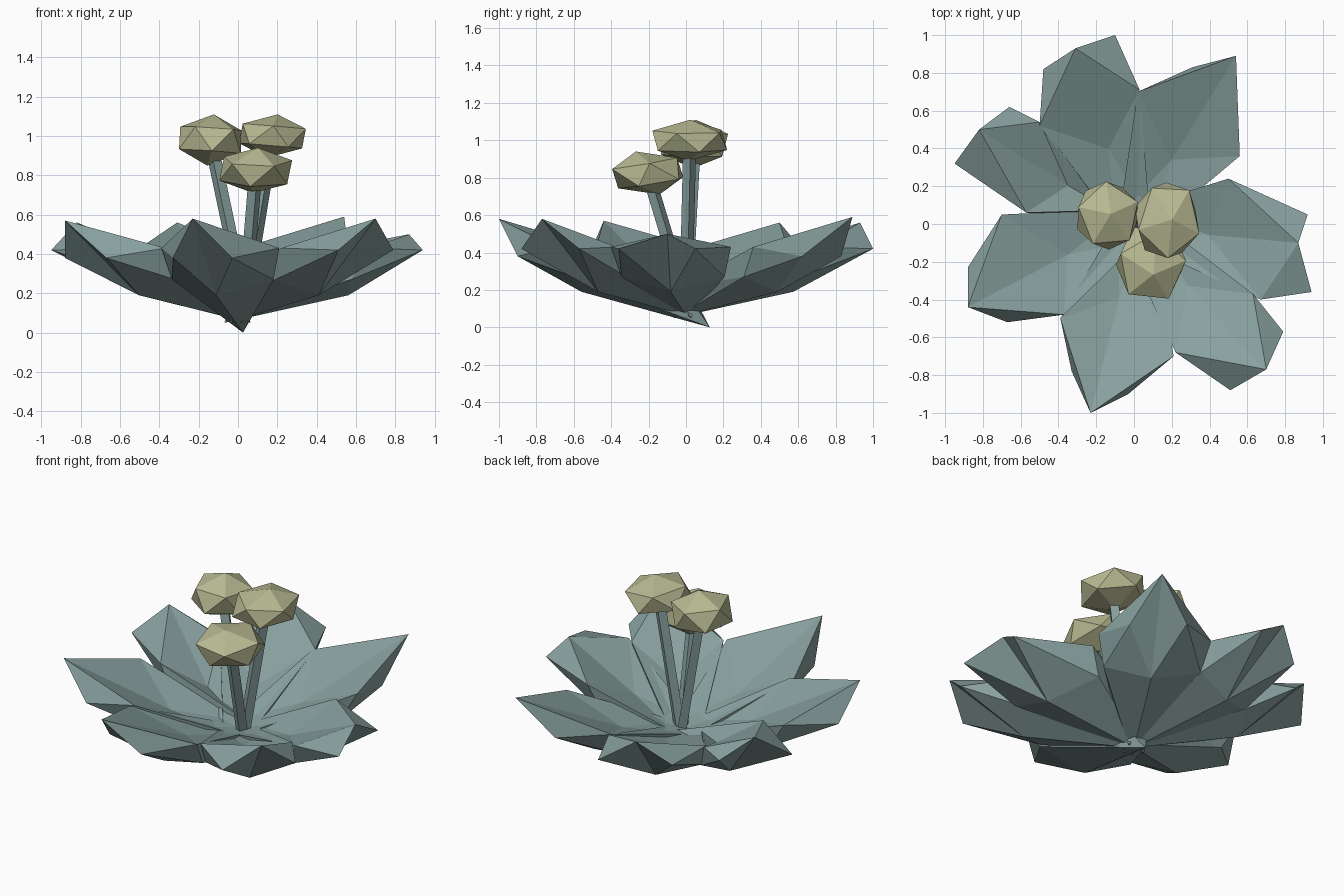
import bpy
import bmesh
from mathutils import Vector, Euler

cube = bpy.data.objects.get("Cube")
if cube:
    bpy.data.objects.remove(cube, do_unlink=True)


def make_material(name, color):
    mat = bpy.data.materials.new(name)
    mat.use_nodes = True
    mat.diffuse_color = color
    mat.node_tree.nodes["Principled BSDF"].inputs["Base Color"].default_value = color
    return mat


leaf_green = make_material("dusty blue green", (0.25, 0.36, 0.35, 1))
bud_yellow = make_material("pale olive yellow", (0.48, 0.49, 0.29, 1))


def add_object(name, bm, material):
    """Turn a bmesh into a flat shaded object with one colour."""
    bmesh.ops.recalc_face_normals(bm, faces=bm.faces[:])
    mesh = bpy.data.meshes.new(name)
    bm.to_mesh(mesh)
    bm.free()
    mesh.materials.append(material)
    obj = bpy.data.objects.new(name, mesh)
    bpy.context.collection.objects.link(obj)
    return obj


def make_leaf(name, outline, tip_height, side_height, root=(-0.07, 0.05)):
    """Thick leaf: shallow dish on top, folded flanks, deep keeled underside."""
    heights = (0.43, side_height, tip_height, side_height, 0.43)
    rim = [Vector((x, y, z)) for (x, y), z in zip(outline, heights)]
    middle = sum(rim, Vector()) / len(rim)
    middle.z = 0
    forward = middle.normalized()
    across = Vector((forward.y, -forward.x, 0)) * 0.09
    up = Vector((0, 0, 1))

    bm = bmesh.new()
    first, first_side, tip, last_side, last = [bm.verts.new(p) for p in rim]
    # Points under each shoulder give the leaf its thickness
    first_low, last_low = [bm.verts.new(Vector((p.x * 0.86, p.y * 0.86, 0.27)))
                           for p in (rim[0], rim[-1])]
    root_first = bm.verts.new(across + up * 0.21)
    root_last = bm.verts.new(up * 0.21 - across)
    root_low = bm.verts.new(forward * root[0] + up * root[1])
    dish = bm.verts.new(middle * 0.5 + up * 0.29)
    keel = bm.verts.new(middle * 0.72 + up * 0.19)

    def fan(hub, *ring):
        for a, b in zip(ring, ring[1:]):
            bm.faces.new((hub, a, b))

    # Upper surface
    fan(dish, root_first, first, tip, last, root_last, root_first)
    # Flanks beside the tip
    bm.faces.new((first, first_side, tip))
    bm.faces.new((tip, last_side, last))
    # Underside
    fan(keel, root_low, first_low, first_side, tip, last_side, last_low, root_low)
    # Edges below the shoulders
    fan(first_low, root_low, root_first, first, first_side)
    fan(last_low, last_side, last, root_last, root_low)
    # Root end
    bm.faces.new((root_first, root_low, root_last))
    return add_object(name, bm, leaf_green)


# Rosette of leaves: shoulder, side, tip, side, shoulder
make_leaf("back_right_leaf",
          [(0.03, 0.71), (-0.1, 1), (-0.31, 0.93), (-0.48, 0.82), (-0.5, 0.52)], 0.56, 0.42)
make_leaf("back_left_leaf",
          [(0.56, 0.36), (0.55, 0.62), (0.54, 0.89), (0.31, 0.83), (0.02, 0.7)], 0.59, 0.38)
make_leaf("left_leaf",
          [(0.67, -0.4), (0.94, -0.36), (0.87, -0.1), (0.92, 0.05), (0.5, 0.24)], 0.5, 0.42)
make_leaf("front_left_leaf",
          [(0.22, -0.68), (0.51, -0.88), (0.7, -0.77), (0.79, -0.57), (0.63, -0.37)], 0.58, 0.42)
make_leaf("front_leaf",
          [(-0.39, -0.5), (-0.33, -0.78), (-0.23, -1), (-0.03, -0.9), (0.21, -0.7)], 0.58, 0.38,
          root=(-0.13, 0))
make_leaf("right_leaf",
          [(-0.7, 0.05), (-0.88, -0.23), (-0.88, -0.44), (-0.67, -0.52), (-0.37, -0.48)],
          0.57, 0.38)
make_leaf("rear_right_leaf",
          [(-0.57, 0.06), (-0.95, 0.32), (-0.82, 0.5), (-0.66, 0.62), (-0.5, 0.54)], 0.56, 0.42)


def make_stem(name, start, end, radius=0.035):
    """Four sided stem running between two points."""
    bm = bmesh.new()
    axis = end - start
    bmesh.ops.create_cone(bm, cap_ends=True, segments=4, radius1=radius,
                          radius2=radius, depth=axis.length)
    turn = axis.to_track_quat("Z", "Y").to_matrix()
    for v in bm.verts:
        v.co = turn @ v.co + (start + end) / 2
    return add_object(name, bm, leaf_green)


def make_bud(name, center, size, tilt):
    """Faceted bud, tilted and then fitted to its size."""
    bm = bmesh.new()
    bmesh.ops.create_icosphere(bm, subdivisions=1, radius=1)
    bmesh.ops.rotate(bm, verts=bm.verts[:], matrix=Euler(tilt).to_matrix())
    for axis in range(3):
        low = min(v.co[axis] for v in bm.verts)
        high = max(v.co[axis] for v in bm.verts)
        for v in bm.verts:
            place = (v.co[axis] - low) / (high - low) - 0.5
            v.co[axis] = center[axis] + place * size[axis]
    return add_object(name, bm, bud_yellow)


# Three buds on stems rising from the heart of the rosette
buds = {
    "right": ((-0.14, 0.045, 0.98), (0.32, 0.36, 0.26), (0, 0.1, 0.4)),
    "left": ((0.175, 0.02, 1), (0.34, 0.4, 0.22), (0.1, 0.1, 0.9)),
    "front": ((0.09, -0.205, 0.825), (0.37, 0.38, 0.23), (0.3, 0, 0.2)),
}
heart = Vector((0.035, 0, 0.15))
for side, (center, size, tilt) in buds.items():
    make_stem(side + "_stem", heart, Vector(center))
    make_bud(side + "_bud", center, size, tilt)
